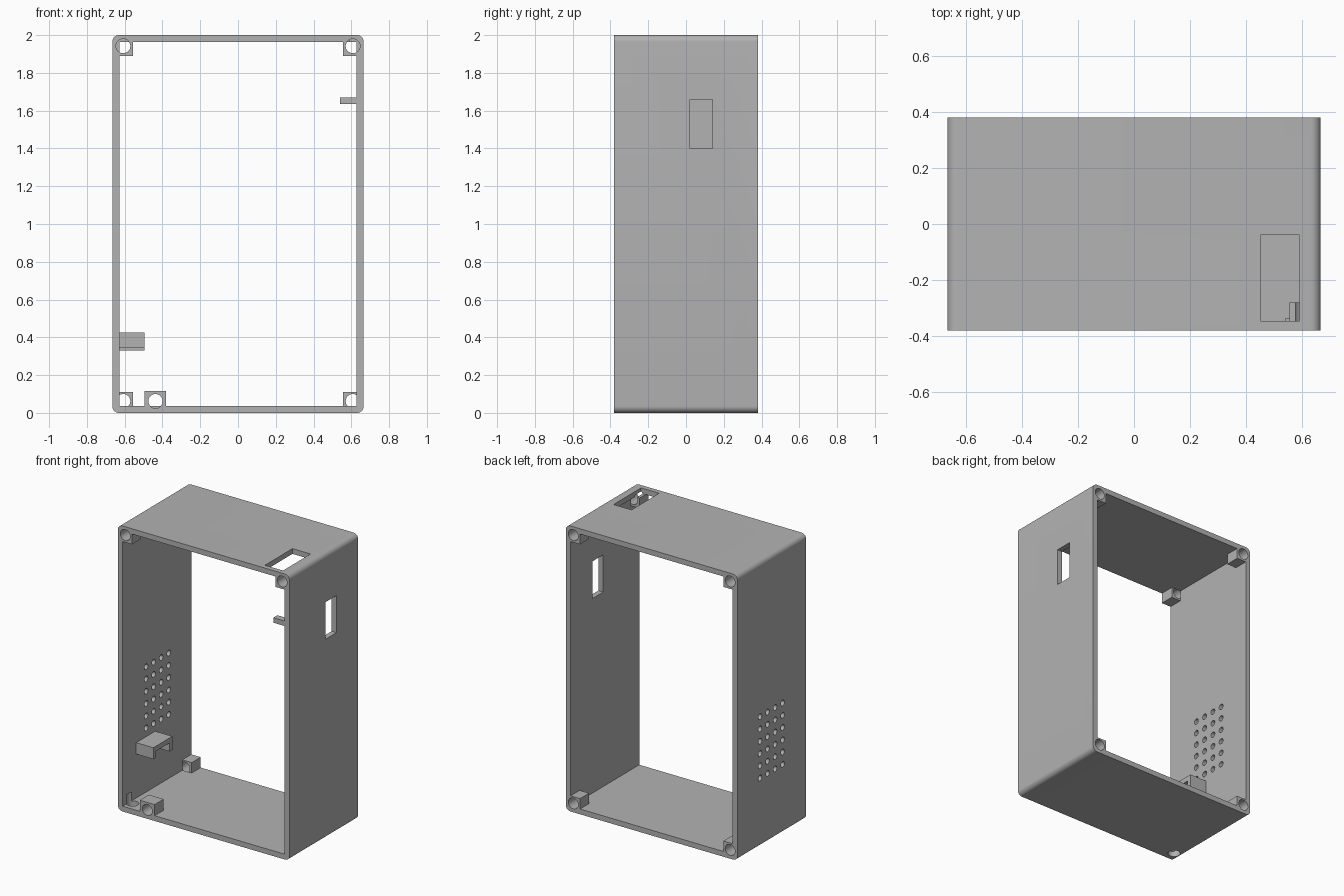
import bpy, bmesh, math
from mathutils import Matrix, Vector

default = bpy.data.objects.get("Cube")
if default:
    bpy.data.objects.remove(default, do_unlink=True)

W, D, H, T = 0.665, 0.38, 2.0, 0.037   # half width, half depth, height, wall
IX, IZ = W - T, H - T                  # inner wall positions

grey = bpy.data.materials.new("plain grey")
grey.use_nodes = True
colour = (0.45, 0.45, 0.45, 1)
grey.diffuse_color = colour
grey.node_tree.nodes["Principled BSDF"].inputs["Base Color"].default_value = colour


def finish(name, bm):
    mesh = bpy.data.meshes.new(name)
    bmesh.ops.recalc_face_normals(bm, faces=bm.faces)
    bm.to_mesh(mesh)
    bm.free()
    mesh.materials.append(grey)
    ob = bpy.data.objects.new(name, mesh)
    bpy.context.collection.objects.link(ob)
    return ob


def box(name, x, y, z):
    bm = bmesh.new()
    bmesh.ops.create_cube(bm, size=1)
    for v in bm.verts:
        v.co = Vector([(r[0] + r[1]) / 2 + c * (r[1] - r[0]) for c, r in zip(v.co, (x, y, z))])
    return finish(name, bm)


def rod(name, centre, radius, length, axis, sides=32):
    bm = bmesh.new()
    turn = Vector((0, 0, 1)).rotation_difference(Vector(axis)).to_matrix().to_4x4()
    bmesh.ops.create_cone(bm, cap_ends=True, segments=sides, radius1=radius, radius2=radius,
                          depth=length, matrix=Matrix.Translation(centre) @ turn)
    return finish(name, bm)


def cut(ob, cutter):
    mod = ob.modifiers.new("cut", 'BOOLEAN')
    mod.operation, mod.solver, mod.object = 'DIFFERENCE', 'EXACT', cutter
    bpy.context.view_layer.update()
    bpy.context.view_layer.objects.active = ob
    bpy.ops.object.modifier_apply(modifier=mod.name)


def drop(cutter):
    bpy.data.objects.remove(cutter, do_unlink=True)


# Case: rounded along its four depth edges, open at front and back
case = box("case", (-W, W), (-D, D), (0, H))
bm = bmesh.new()
bm.from_mesh(case.data)
edges = [e for e in bm.edges if abs(e.verts[0].co.y - e.verts[1].co.y) > D]
bmesh.ops.bevel(bm, geom=edges, offset=0.035, segments=8, profile=0.5, affect='EDGES')
bm.to_mesh(case.data)
bm.free()

openings = [
    box("inside", (-IX, IX), (-1, 1), (T, IZ)),
    box("top_window", (0.45, 0.59), (-0.345, -0.04), (IZ - 0.01, H + 0.1)),
    box("side_window", (IX - 0.01, W + 0.1), (0.02, 0.14), (1.40, 1.66)),
    rod("cable_hole", (-0.60, -0.31, 0), 0.04, 0.2, (0, 0, 1)),
]
# Vent grid in the right wall
for col in range(4):
    for row in range(6):
        centre = (-W, -0.12 + col * 0.0835, 0.485 + row * 0.086)
        openings.append(rod("vent", centre, 0.02, 0.2, (1, 0, 0), 16))
for cutter in openings:
    cut(case, cutter)
    drop(cutter)

# Screw bosses: four at the back, two at the top front, one moved aside at the bottom front
BOSS, LENGTH = 0.073, 0.10


def boss(name, x, z, hole, end):
    y = sorted((end * D, end * (D - LENGTH)))
    ob = box(name, x, y, z)
    drill = rod("drill", (hole[0], end * (D - LENGTH / 2 + 0.02), hole[1]), 0.038,
                LENGTH + 0.04, (0, 1, 0))
    cut(ob, drill)
    cut(case, drill)
    drop(drill)
    return ob


solids = [case]
for end, depth in ((-1, "front"), (1, "back")):
    for side, hand in ((-1, "right"), (1, "left")):
        for level in ("top", "bottom"):
            if depth == "front" and level == "bottom":
                continue
            x = sorted((side * IX, side * (IX - BOSS)))
            z = (IZ - BOSS, IZ) if level == "top" else (T, T + BOSS)
            hole = (side * 0.608, 1.942 if level == "top" else 0.062)
            solids.append(boss(f"{depth}_{level}_{hand}_boss", x, z, hole, end))
solids.append(boss("front_bottom_offset_boss", (-0.495, -0.38), (T, 0.115), (-0.437, 0.062), -1))

# Bracket on the right wall: a plate on two legs
bx = (-IX, -0.495)
box("bracket_plate", bx, (-0.23, -0.02), (0.39, 0.425))
box("bracket_front_leg", bx, (-0.23, -0.20), (0.345, 0.39))
box("bracket_back_leg", bx, (-0.05, -0.02), (0.33, 0.39))

# Small lug on the left wall
box("lug", (0.54, IX), (-D, -0.335), (1.635, 1.67))

# Smooth the round parts, keep the edges sharp
bpy.ops.object.select_all(action='DESELECT')
for ob in solids:
    ob.select_set(True)
bpy.context.view_layer.objects.active = case
bpy.ops.object.shade_smooth_by_angle(angle=math.radians(30))
